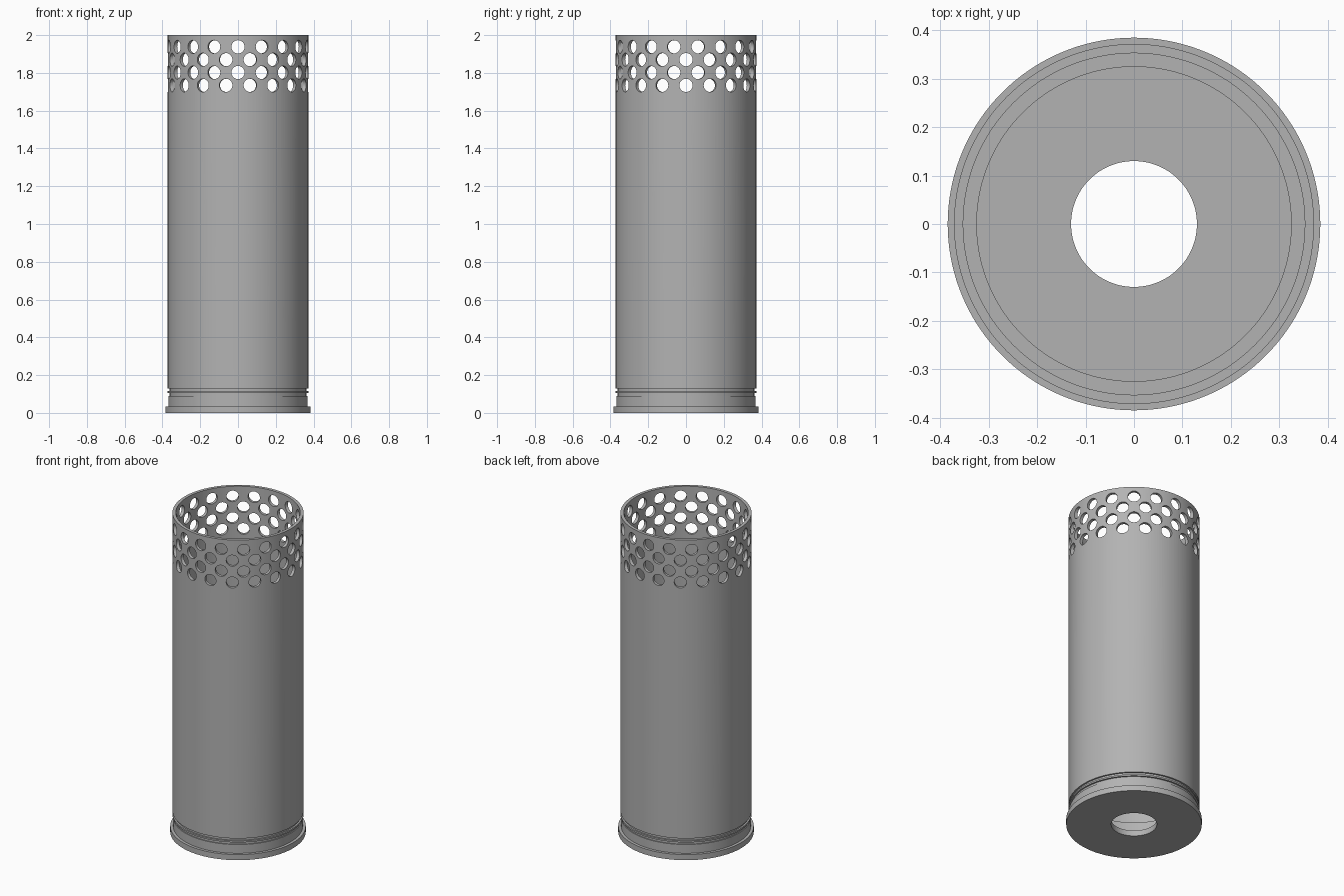
import bpy, bmesh, math
from mathutils import Matrix

cube = bpy.data.objects.get("Cube")
if cube:
    bpy.data.objects.remove(cube)

metal = bpy.data.materials.new("grey metal")
metal.use_nodes = True
grey = (0.45, 0.45, 0.45, 1)
metal.diffuse_color = grey
metal.node_tree.nodes["Principled BSDF"].inputs["Base Color"].default_value = grey

SEGMENTS = 144
R_FLANGE, R_BODY, R_GROOVE = 0.385, 0.372, 0.362
R_INNER, R_BASE, R_BORE = 0.353, 0.325, 0.13
FLOOR, LEDGE = 0.035, 0.2

# Closed wall section: flange, two grooves, rim, inner ledge, floor and bore
section = [(R_BORE, 0), (R_FLANGE, 0), (R_FLANGE, 0.035), (R_BODY - 0.004, 0.035),
           (R_BODY - 0.004, 0.09), (R_GROOVE, 0.09), (R_GROOVE, 0.105),
           (R_BODY, 0.105), (R_BODY, 0.115), (R_GROOVE, 0.115), (R_GROOVE, 0.13),
           (R_BODY, 0.13), (R_BODY, 2), (R_INNER, 2), (R_INNER, LEDGE),
           (R_BASE, LEDGE), (R_BASE, FLOOR), (R_BORE, FLOOR)]


def make_object(name, bm):
    bmesh.ops.recalc_face_normals(bm, faces=bm.faces)
    mesh = bpy.data.meshes.new(name)
    bm.to_mesh(mesh)
    bm.free()
    obj = bpy.data.objects.new(name, mesh)
    bpy.context.collection.objects.link(obj)
    mesh.materials.append(metal)
    return obj


# Casing: the section revolved about z
bm = bmesh.new()
rings = []
for i in range(SEGMENTS):
    a = math.tau * i / SEGMENTS
    rings.append([bm.verts.new((r * math.cos(a), r * math.sin(a), z)) for r, z in section])
for i, ring in enumerate(rings):
    after = rings[(i + 1) % SEGMENTS]
    for j in range(len(section)):
        k = (j + 1) % len(section)
        bm.faces.new((ring[j], after[j], after[k], ring[k]))
casing = make_object("perforated_casing", bm)

# Hole cutters: four staggered rows of radial pins
HOLES = 18
bm = bmesh.new()
for row in range(4):
    for i in range(HOLES):
        angle = math.tau * (i + 0.5 * (row % 2)) / HOLES
        place = (Matrix.Rotation(angle, 4, 'Z')
                 @ Matrix.Translation((0, -0.36, 1.938 - 0.068 * row))
                 @ Matrix.Rotation(math.pi / 2, 4, 'X'))
        bmesh.ops.create_cone(bm, cap_ends=True, segments=32, radius1=0.035,
                              radius2=0.035, depth=0.1, matrix=place)
cutter = make_object("hole_cutter", bm)
cutter.hide_render = True

cut = casing.modifiers.new("holes", 'BOOLEAN')
cut.operation = 'DIFFERENCE'
cut.solver = 'EXACT'
cut.object = cutter
bpy.context.view_layer.objects.active = casing
casing.select_set(True)
bpy.ops.object.modifier_apply(modifier=cut.name)
bpy.data.objects.remove(cutter)
bpy.ops.object.shade_smooth_by_angle(angle=math.radians(30))
